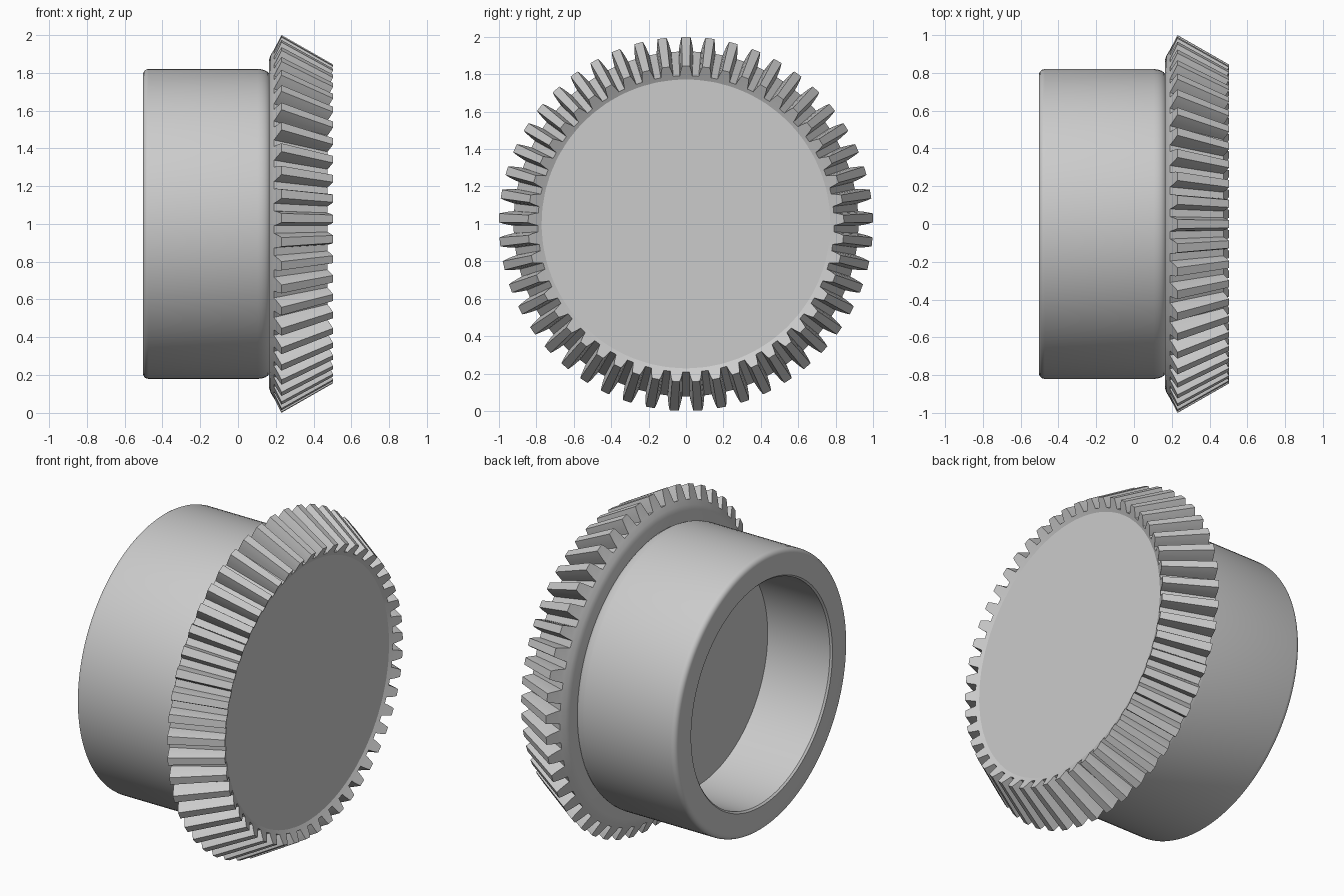
import bpy, bmesh
from math import sin, cos, pi, radians

default = bpy.data.objects.get("Cube")
if default:
    bpy.data.objects.remove(default)

steel = bpy.data.materials.new("light_grey_metal")
steel.use_nodes = True
GREY = (0.6, 0.6, 0.6, 1.0)
steel.diffuse_color = GREY
steel.node_tree.nodes["Principled BSDF"].inputs["Base Color"].default_value = GREY


def point(bm, x, r, a):
    """Vertex at radius r and angle a around the shaft axis, which lies along x."""
    return bm.verts.new((x, r * sin(a), 1 + r * cos(a)))


def bridge(bm, a, b):
    n = len(a)
    for i in range(n):
        j = (i + 1) % n
        bm.faces.new((a[i], a[j], b[j], b[i]))


def finish(bm, name, angle):
    bmesh.ops.recalc_face_normals(bm, faces=bm.faces)
    mesh = bpy.data.meshes.new(name)
    bm.to_mesh(mesh)
    bm.free()
    mesh.materials.append(steel)
    ob = bpy.data.objects.new(name, mesh)
    bpy.context.scene.collection.objects.link(ob)
    bpy.ops.object.select_all(action='DESELECT')
    ob.select_set(True)
    bpy.context.view_layer.objects.active = ob
    bpy.ops.object.shade_smooth_by_angle(angle=radians(angle))


def arc(cx, cr, rx, rr, start, steps=5):
    """Quarter round in the (x, radius) profile plane."""
    return [(cx + rx * cos(start - pi / 2 * i / steps),
             cr + rr * sin(start - pi / 2 * i / steps)) for i in range(steps + 1)]


# Hub: cup-shaped lathe with a blind bore and rounded rims
profile = [(-0.08, 0.66), (-0.493, 0.66), (-0.503, 0.67)]
profile += arc(-0.473, 0.79, 0.03, 0.03, pi)
profile += arc(0.105, 0.78, 0.065, 0.04, pi / 2)
bm = bmesh.new()
SIDES = 128
rings = [[point(bm, x, r, 2 * pi * i / SIDES) for i in range(SIDES)] for x, r in profile]
for a, b in zip(rings, rings[1:]):
    bridge(bm, a, b)
bm.faces.new(rings[0])
bm.faces.new(rings[-1])
finish(bm, "hub", 35)

# Bevel gear: straight tapered teeth between a large back end and a small front end
TEETH = 49
PITCH = 2 * pi / TEETH
# (height fraction, half width as a fraction of the pitch)
FLANK = [(0, 0.33), (0.35, 0.29), (0.7, 0.24), (1, 0.185)]
OUTLINE = [(t, -w) for t, w in FLANK] + [(t, w) for t, w in reversed(FLANK)]
N = len(OUTLINE)

bm = bmesh.new()


def toothed_loop(x, r, dx, dr):
    return [point(bm, x + dx * t, r + dr * t, (k + w) * PITCH)
            for k in range(TEETH) for t, w in OUTLINE]


def root_loop(x, r):
    return [point(bm, x, r, (k + w) * PITCH)
            for k in range(TEETH) for w in (OUTLINE[0][1], OUTLINE[-1][1])]


large = toothed_loop(0.19, 0.922, 0.04, 0.078)
small = toothed_loop(0.473, 0.792, 0.03, 0.052)
bridge(bm, large, small)

# End faces of the teeth, then the conical rims and flat discs
for loop, rims in ((large, [(0.173, 0.895), (0.163, 0.865)]), (small, [(0.462, 0.772)])):
    roots = []
    for k in range(TEETH):
        tooth = loop[k * N:(k + 1) * N]
        bm.faces.new(tooth)
        roots += [tooth[0], tooth[-1]]
    for x, r in rims:
        inner = root_loop(x, r)
        bridge(bm, roots, inner)
        roots = inner
    bm.faces.new(roots)
finish(bm, "bevel_gear", 22)
